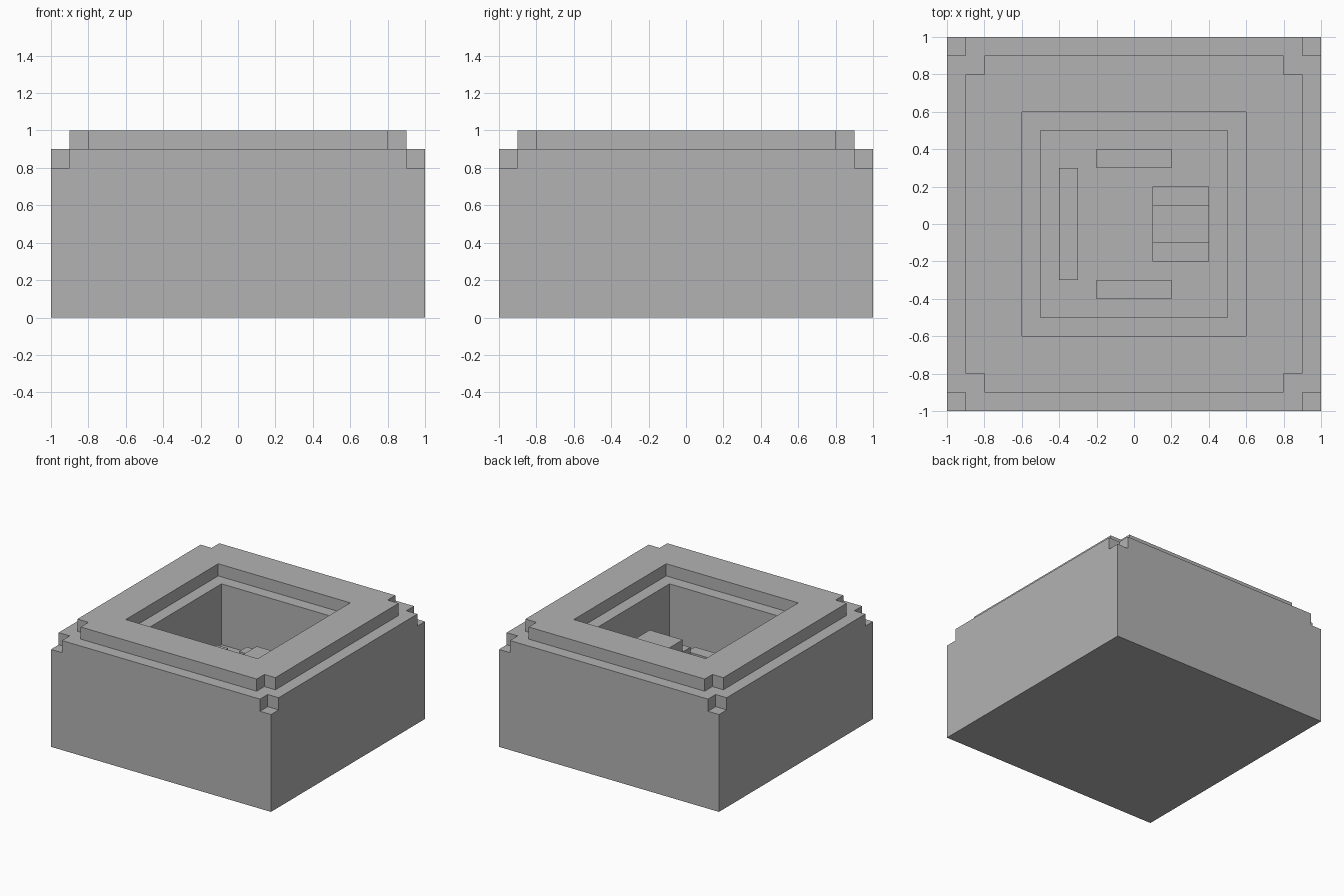
import bpy
import bmesh
from mathutils import Matrix, Vector

cube = bpy.data.objects.get("Cube")
if cube:
    bpy.data.objects.remove(cube, do_unlink=True)

stone = bpy.data.materials.new("stone_grey")
stone.use_nodes = True
stone.diffuse_color = (0.45, 0.45, 0.45, 1)
stone.node_tree.nodes["Principled BSDF"].inputs["Base Color"].default_value = (0.45, 0.45, 0.45, 1)


def box(name, low, high):
    """Flat-faced box between two opposite corners."""
    low, high = Vector(low), Vector(high)
    size = high - low
    bm = bmesh.new()
    bmesh.ops.create_cube(bm, size=1, matrix=Matrix.Translation((low + high) / 2)
                          @ Matrix.Diagonal((*size, 1)))
    mesh = bpy.data.meshes.new(name)
    bm.to_mesh(mesh)
    bm.free()
    mesh.materials.append(stone)
    obj = bpy.data.objects.new(name, mesh)
    bpy.context.collection.objects.link(obj)
    return obj


def cut(target, low, high):
    """Remove a box-shaped volume from the target."""
    cutter = box("cutter", low, high)
    cutter.hide_render = True
    mod = target.modifiers.new("cut", "BOOLEAN")
    mod.operation = "DIFFERENCE"
    mod.solver = "EXACT"
    mod.object = cutter
    bpy.context.view_layer.objects.active = target
    bpy.ops.object.modifier_apply(modifier=mod.name)
    bpy.data.objects.remove(cutter, do_unlink=True)


def span(sign, inner, outer):
    """Ordered interval on one side of the centre."""
    return sorted((sign * inner, sign * outer))


FLOOR = 0.4
body = box("body", (-1, -1, 0), (1, 1, 1))

# Step around the top edge
for s in (-1, 1):
    a, b = span(s, 0.9, 1.2)
    cut(body, (a, -1.2, 0.9), (b, 1.2, 1.2))
    cut(body, (-1.2, a, 0.9), (1.2, b, 1.2))

# Notched corners on both tiers
for inner, bottom in ((0.8, 0.9), (0.9, 0.8)):
    for sx in (-1, 1):
        for sy in (-1, 1):
            x0, x1 = span(sx, inner, 1.2)
            y0, y1 = span(sy, inner, 1.2)
            cut(body, (x0, y0, bottom), (x1, y1, 1.2))

# Recessed opening with a ledge, then the deep room
for half, bottom in ((0.6, 0.9), (0.5, FLOOR)):
    cut(body, (-half, -half, bottom), (half, half, 1.2))

# Low benches along three walls
box("left_wall_bench", (-0.4, -0.3, FLOOR), (-0.3, 0.3, 0.5))
for name, s in (("front_bench", -1), ("back_bench", 1)):
    y0, y1 = span(s, 0.3, 0.4)
    box(name, (-0.2, y0, FLOOR), (0.2, y1, 0.5))

# Stepped pedestal
box("pedestal_base", (0.1, -0.2, FLOOR), (0.4, 0.2, 0.6))
box("pedestal_top", (0.1, -0.1, 0.6), (0.4, 0.1, 0.7))
